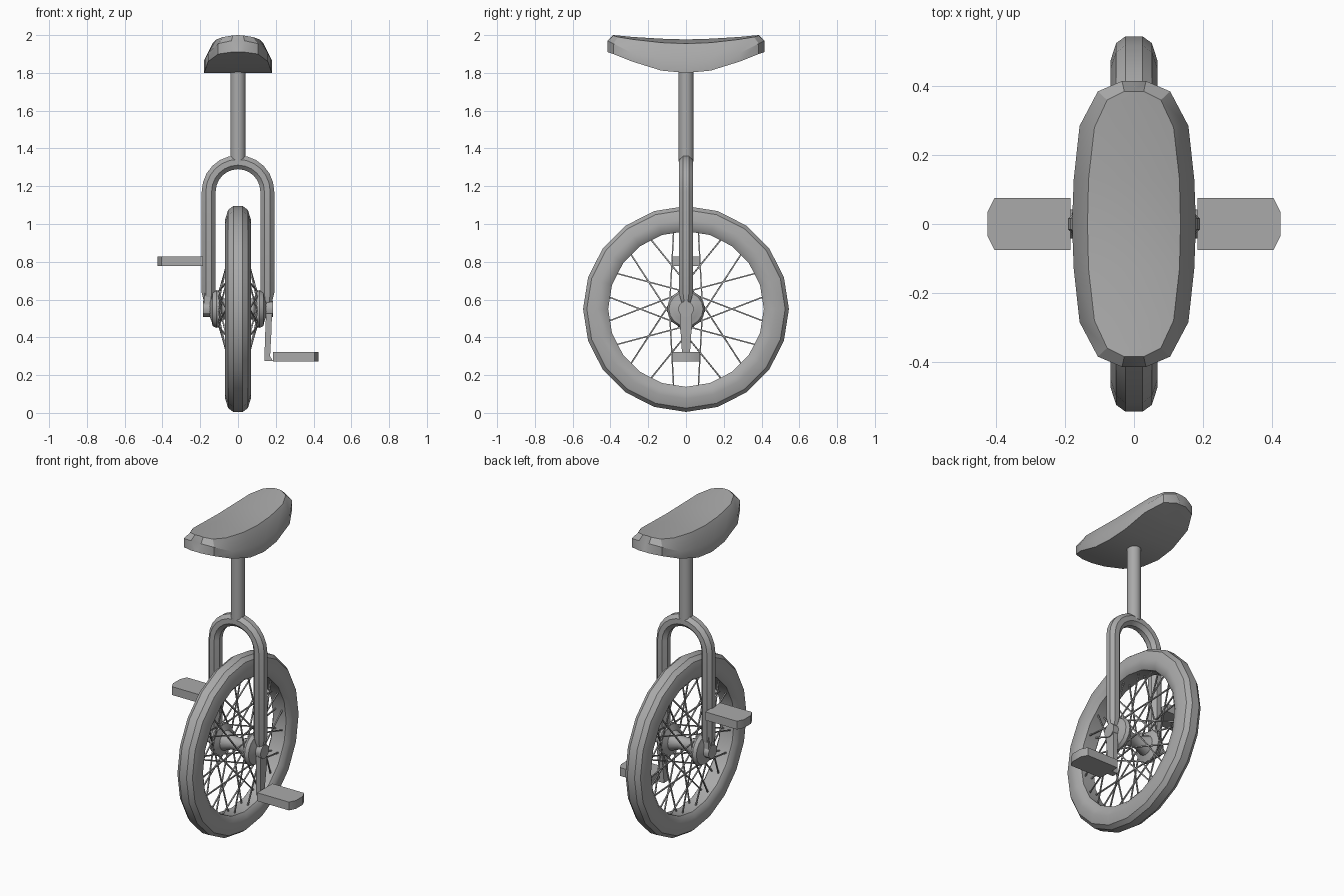
import bpy, bmesh, math
from mathutils import Vector

if "Cube" in bpy.data.objects:
    bpy.data.objects.remove(bpy.data.objects["Cube"])

grey = bpy.data.materials.new("plain grey")
grey.diffuse_color = (0.4, 0.4, 0.4, 1)
grey.use_nodes = True
grey.node_tree.nodes["Principled BSDF"].inputs["Base Color"].default_value = grey.diffuse_color
HUB_Z = 0.55


def finish(name, bm, angle=30):
    """Turn a bmesh into a named object with sharp creases kept."""
    bmesh.ops.recalc_face_normals(bm, faces=bm.faces)
    me = bpy.data.meshes.new(name)
    bm.to_mesh(me)
    bm.free()
    ob = bpy.data.objects.new(name, me)
    bpy.context.collection.objects.link(ob)
    me.materials.append(grey)
    bpy.ops.object.select_all(action='DESELECT')
    ob.select_set(True)
    bpy.context.view_layer.objects.active = ob
    bpy.ops.object.shade_smooth_by_angle(angle=math.radians(angle))
    return ob


def skin(bm, rings, cap=True, loop=False):
    """Bridge a list of closed point rings."""
    vr = [[bm.verts.new(p) for p in r] for r in rings]
    n = len(vr[0])
    pairs = list(zip(vr, vr[1:])) + ([(vr[-1], vr[0])] if loop else [])
    for a, b in pairs:
        for i in range(n):
            j = (i + 1) % n
            bm.faces.new((a[i], a[j], b[j], b[i]))
    if cap and not loop:
        bm.faces.new(vr[0])
        bm.faces.new(vr[-1])


def lathe_x(bm, profile, sides, closed=False):
    """Revolve (x, radius) points about the axle."""
    rings = [[(x, r * math.cos(2 * math.pi * i / sides), HUB_Z + r * math.sin(2 * math.pi * i / sides))
              for i in range(sides)] for x, r in profile]
    skin(bm, rings, loop=closed)


def rod(bm, a, b, radius, sides):
    a, b = Vector(a), Vector(b)
    d = (b - a).normalized()
    u = d.orthogonal().normalized()
    w = d.cross(u)
    skin(bm, [[p + radius * (math.cos(2 * math.pi * i / sides) * u + math.sin(2 * math.pi * i / sides) * w)
               for i in range(sides)] for p in (a, b)])


# Tyre and rim in one closed cross-section
half = [(0.025, 0.545), (0.052, 0.525), (0.068, 0.475), (0.062, 0.435), (0.045, 0.412)]
bm = bmesh.new()
lathe_x(bm, half + [(-x, r) for x, r in reversed(half)], 20, closed=True)
finish("tyre", bm)

# Hub: narrow barrel with a flange at each side
side = [(0.15, 0.04), (0.14, 0.065), (0.135, 0.09), (0.115, 0.1), (0.1, 0.095), (0.085, 0.06), (0.03, 0.04)]
bm = bmesh.new()
lathe_x(bm, side + [(-x, r) for x, r in reversed(side)], 16)
finish("hub", bm)

# Crossed spokes on both sides
bm = bmesh.new()
for s in (1, -1):
    for i in range(20):
        a = math.radians(18 * i + 9)
        h = a + math.radians(64 if i % 2 else -64)
        rod(bm, (s * 0.105, 0.09 * math.cos(h), HUB_Z + 0.09 * math.sin(h)),
            (s * 0.02, 0.418 * math.cos(a), HUB_Z + 0.418 * math.sin(a)), 0.005, 4)
finish("spokes", bm)

# Fork: octagonal tube swept along an arch with tapered ends
path = [(0.155, 0.57, 0.022), (0.155, 0.635, 0.04)]
path += [(0.155 * math.cos(t), 1.172 + 0.155 * math.sin(t), 0.04)
         for t in (math.pi * k / 12 for k in range(13))]
path += [(-0.155, 0.635, 0.04), (-0.155, 0.57, 0.022)]
rings = []
for k, (x, z, r) in enumerate(path):
    t = math.pi * min(max(k - 2, 0), 12) / 12
    rings.append([(x + r * math.cos(q) * math.cos(t), r * math.sin(q), z + r * math.cos(q) * math.sin(t))
                  for q in (math.pi * (2 * i + 1) / 8 for i in range(8))])
bm = bmesh.new()
skin(bm, rings)
finish("fork", bm)

# Seat post
bm = bmesh.new()
rod(bm, (0, 0, 1.33), (0, 0, 1.86), 0.04, 16)
finish("seat_post", bm)


# Cranks and pedals, opposite on the two sides
def box_ring(x0, x1, y, z):
    return [(x0, -y, z), (x1, -y, z), (x1, y, z), (x0, y, z)]


for s, label in ((1, "right"), (-1, "left")):
    bm = bmesh.new()
    skin(bm, [box_ring(s * x0, s * x1, y, HUB_Z - s * d) for x0, x1, y, d in
              ((0.15, 0.18, 0.034, 0), (0.145, 0.178, 0.03, 0.1), (0.14, 0.17, 0.02, 0.25),
               (0.14, 0.185, 0.02, 0.275))])
    lathe_x(bm, [(s * 0.12, 0.042), (s * 0.185, 0.042)], 12)
    finish(label + "_crank", bm)

    outline = [(0.185, -0.075), (0.405, -0.075), (0.425, -0.035),
               (0.425, 0.035), (0.405, 0.075), (0.185, 0.075)]
    zc = HUB_Z - s * 0.253
    bm = bmesh.new()
    skin(bm, [[(s * x, y, zc + d) for x, y in outline] for d in (-0.026, 0.026)])
    finish(label + "_pedal", bm)

# Saddle: stations along y with half widths and heights, mirrored front to back
# y bottom/side, y top, side half width, top half width, z bottom, z side, z top edge, z top middle
st = [(0, 0, 0.18, 0.135, 1.80, 1.865, 1.955, 1.977),
      (0.13, 0.13, 0.175, 0.132, 1.812, 1.872, 1.96, 1.981),
      (0.285, 0.28, 0.158, 0.115, 1.86, 1.905, 1.977, 1.99),
      (0.385, 0.36, 0.105, 0.078, 1.9, 1.955, 1.99, 1.998),
      (0.415, 0.385, 0.035, 0.028, 1.91, 1.97, 1.998, 2.0)]
st = [(-a, -b) + tuple(c) for a, b, *c in reversed(st[1:])] + st
bm = bmesh.new()
skin(bm, [[(-w, y, zb), (0, y, zb), (w, y, zb), (w, y, zs), (t, yt, zt),
           (0, yt, zm), (-t, yt, zt), (-w, y, zs)]
          for y, yt, w, t, zb, zs, zt, zm in st])
finish("saddle", bm, 32)
